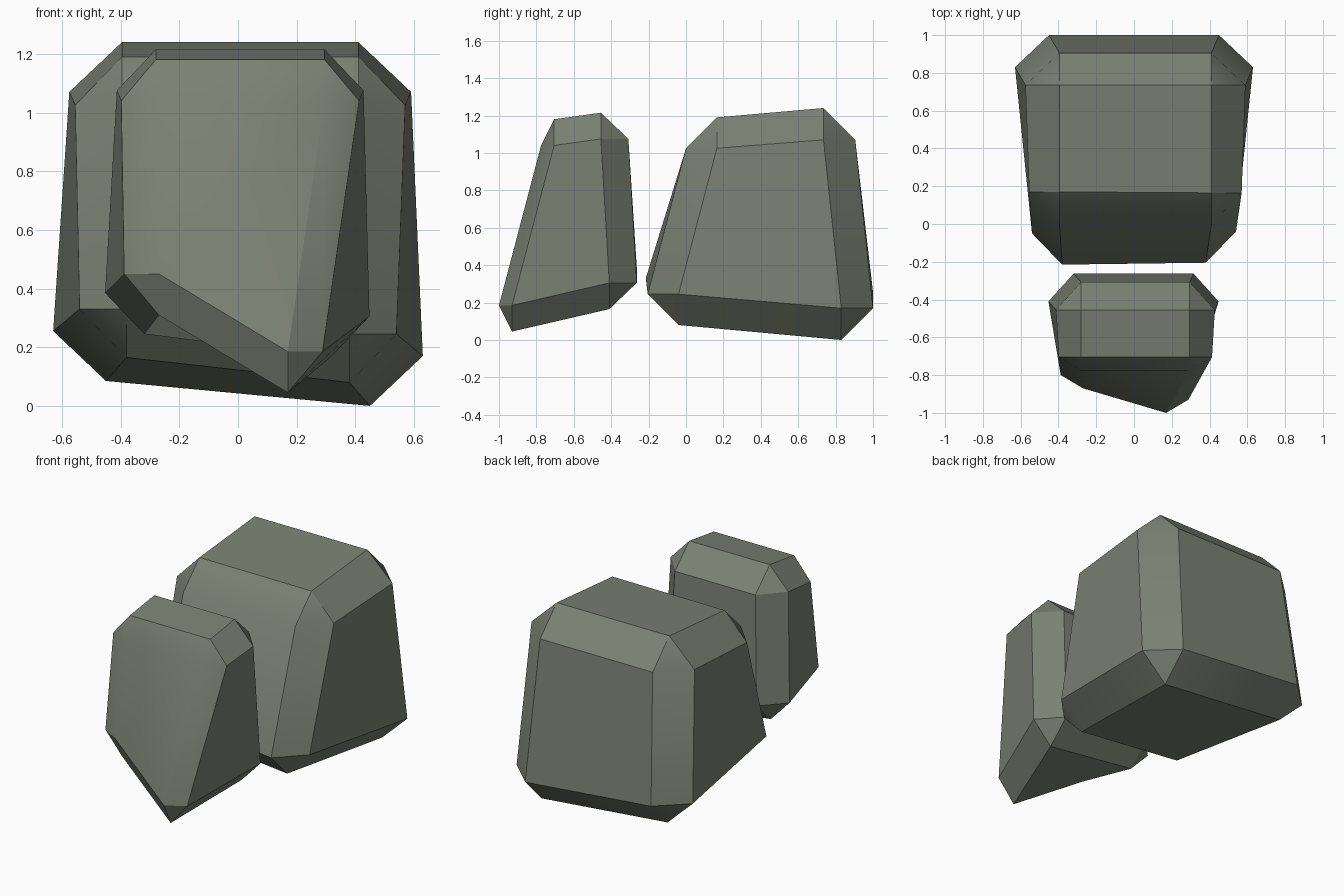
import bpy, bmesh, math
from itertools import product
from mathutils import Vector

cube = bpy.data.objects.get("Cube")
if cube:
    bpy.data.objects.remove(cube, do_unlink=True)

# Single stone colour
stone = bpy.data.materials.new("grey_green_stone")
stone.use_nodes = True
colour = (0.20, 0.22, 0.176, 1)
stone.diffuse_color = colour
shader = stone.node_tree.nodes["Principled BSDF"]
shader.inputs["Base Color"].default_value = colour
shader.inputs["Roughness"].default_value = 0.9

SIGNS = (-1, 1)


def boulder(name, corners, front_cut, back_cut):
    """Skewed block with chamfered edges. Corners are the inner chamfer points,
    ordered by x, then y, then z sign; cuts are the chamfer size per axis."""
    bm = bmesh.new()
    verts = {}
    for signs, inner in zip(product(SIGNS, repeat=3), corners):
        cut = front_cut if signs[1] < 0 else back_cut
        for axis in range(3):
            point = Vector(inner)
            point[axis] += signs[axis] * cut[axis]
            verts[signs, axis] = bm.verts.new(point)

    def vert(axis, **at):
        return verts[(at["x"], at["y"], at["z"]), axis]

    names = "xyz"
    for axis in range(3):
        a, b, c = names[axis], names[(axis + 1) % 3], names[(axis + 2) % 3]
        # Main faces
        for s in SIGNS:
            loop = ((-1, -1), (1, -1), (1, 1), (-1, 1))
            bm.faces.new([vert(axis, **{a: s, b: u, c: v}) for u, v in loop])
        # Chamfers along the edges that run in this axis
        for u, v in product(SIGNS, repeat=2):
            low, high = ({a: s, b: u, c: v} for s in SIGNS)
            b_axis, c_axis = (axis + 1) % 3, (axis + 2) % 3
            bm.faces.new([vert(b_axis, **low), vert(b_axis, **high),
                          vert(c_axis, **high), vert(c_axis, **low)])
    # Corner triangles
    for signs in product(SIGNS, repeat=3):
        bm.faces.new([verts[signs, axis] for axis in range(3)])

    bmesh.ops.recalc_face_normals(bm, faces=bm.faces)
    mesh = bpy.data.meshes.new(name)
    bm.to_mesh(mesh)
    bm.free()
    mesh.materials.append(stone)
    obj = bpy.data.objects.new(name, mesh)
    bpy.context.collection.objects.link(obj)
    bpy.ops.object.select_all(action="DESELECT")
    obj.select_set(True)
    bpy.context.view_layer.objects.active = obj
    bpy.ops.object.shade_smooth_by_angle(angle=math.radians(30))
    return obj


# Large block at the back
boulder("large_rock",
        [(-.38, -.05, .33), (-.395, .17, 1.025),
         (-.45, .83, .255), (-.395, .735, 1.07),
         (.38, -.04, .245), (.41, .165, 1.025),
         (.45, .83, .17), (.41, .735, 1.07)],
        front_cut=(.16, .165, .165), back_cut=(.18, .17, .17))

# Smaller wedge-shaped block in front
boulder("small_rock",
        [(-.27, -.80, .45), (-.28, -.705, 1.04),
         (-.32, -.41, .385), (-.28, -.455, 1.075),
         (.17, -.93, .185), (.295, -.705, 1.04),
         (.315, -.41, .305), (.295, -.455, 1.075)],
        front_cut=(.118, .07, .14), back_cut=(.133, .147, .14))
